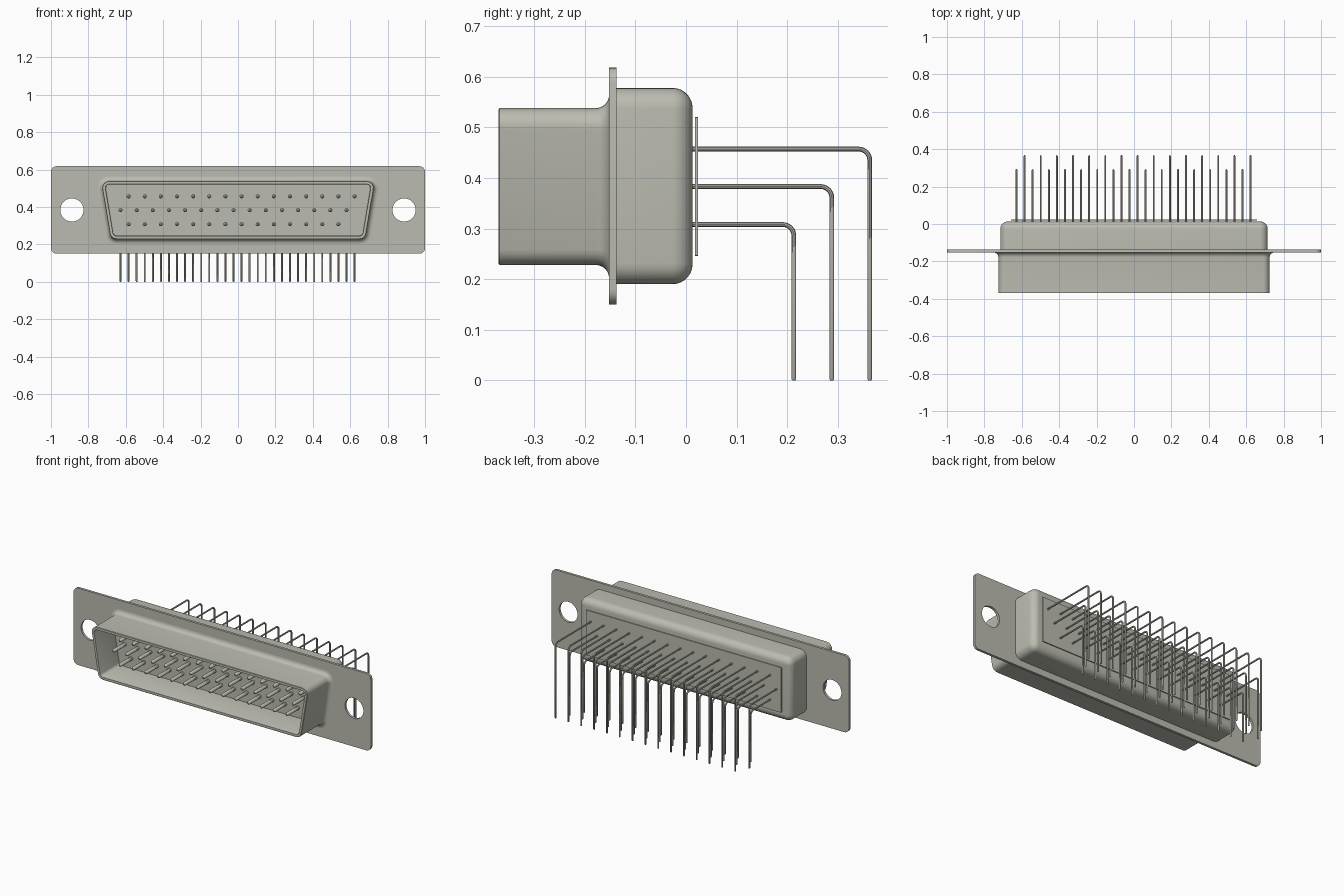
import bpy, bmesh, math
from mathutils import Vector

if "Cube" in bpy.data.objects:
    bpy.data.objects.remove(bpy.data.objects["Cube"], do_unlink=True)

COLOUR = (0.50, 0.50, 0.44, 1.0)
metal = bpy.data.materials.new("warm grey metal")
metal.use_nodes = True
metal.diffuse_color = COLOUR
bsdf = next(n for n in metal.node_tree.nodes if n.type == 'BSDF_PRINCIPLED')
bsdf.inputs["Base Color"].default_value = COLOUR


def smooth(ob):
    bpy.ops.object.select_all(action='DESELECT')
    ob.select_set(True)
    bpy.context.view_layer.objects.active = ob
    bpy.ops.object.shade_smooth_by_angle(angle=math.radians(35))


def finish(name, bm):
    bmesh.ops.recalc_face_normals(bm, faces=bm.faces)
    me = bpy.data.meshes.new(name)
    bm.to_mesh(me)
    bm.free()
    me.materials.append(metal)
    ob = bpy.data.objects.new(name, me)
    bpy.context.collection.objects.link(ob)
    smooth(ob)
    return ob


def outline(top, bottom, z0, z1, radius, grow=0.0, steps=6):
    """Rounded trapezoid as (x, z) points, grown outwards by an offset."""
    s = (top - bottom) / (z1 - z0)
    side = grow * math.sqrt(1 + s * s)
    t, b = top + s * grow + side, bottom - s * grow + side
    z0, z1, r = z0 - grow, z1 + grow, max(radius + grow, 0.002)
    corners = [Vector(c) for c in ((b, z0), (t, z1), (-t, z1), (-b, z0))]
    pts = []
    for i, c in enumerate(corners):
        u = (corners[i - 1] - c).normalized()
        v = (corners[(i + 1) % 4] - c).normalized()
        half = u.angle(v) / 2
        mid = c + (u + v).normalized() * (r / math.sin(half))
        a = c + u * (r / math.tan(half)) - mid
        e = c + v * (r / math.tan(half)) - mid
        turn = math.pi - 2 * half
        for k in range(steps + 1):
            f = k / steps
            p = (a * math.sin((1 - f) * turn) + e * math.sin(f * turn)) / math.sin(turn)
            pts.append(mid + p)
    return pts


def loft(name, shape, stations, cap_start=False, cap_end=False):
    """Skin rings given as (y, outward offset)."""
    bm = bmesh.new()
    rings = [[bm.verts.new((p.x, y, p.y)) for p in outline(*shape, grow=g)]
             for y, g in stations]
    n = len(rings[0])
    for a, b in zip(rings, rings[1:]):
        for i in range(n):
            j = (i + 1) % n
            bm.faces.new((a[i], a[j], b[j], b[i]))
    if cap_start:
        bm.faces.new(rings[0])
    if cap_end:
        bm.faces.new(rings[-1])
    return finish(name, bm)


def sweep(bm, x, path, sides=10):
    """Round rod at x along (y, z, radius) points."""
    pts = [Vector((x, y, z)) for y, z, _ in path]
    rings = []
    for i, p in enumerate(pts):
        t = (pts[min(i + 1, len(pts) - 1)] - pts[max(i - 1, 0)]).normalized()
        side = Vector((1, 0, 0))
        up = t.cross(side)
        rings.append([bm.verts.new(p + path[i][2] * (
            side * math.cos(math.tau * k / sides) + up * math.sin(math.tau * k / sides)))
            for k in range(sides)])
    for a, b in zip(rings, rings[1:]):
        for k in range(sides):
            m = (k + 1) % sides
            bm.faces.new((a[k], a[m], b[m], b[k]))
    bm.faces.new(rings[0])
    bm.faces.new(rings[-1])


# Mounting flange: rounded plate with two screw holes
def add_spline(cu, pts):
    sp = cu.splines.new('POLY')
    sp.points.add(len(pts) - 1)
    for q, p in zip(sp.points, pts):
        q.co = (p[0], p[1], 0, 1)
    sp.use_cyclic_u = True


cu = bpy.data.curves.new("mounting_flange", 'CURVE')
cu.dimensions = '2D'
cu.fill_mode = 'BOTH'
cu.extrude = 0.0075
add_spline(cu, outline(1.0, 1.0, 0.15, 0.618, 0.03))
for hx in (-0.888, 0.888):
    add_spline(cu, [(hx + 0.062 * math.cos(math.tau * k / 40),
                     0.384 + 0.062 * math.sin(math.tau * k / 40)) for k in range(40)])
flange = bpy.data.objects.new("mounting_flange", cu)
bpy.context.collection.objects.link(flange)
flange.rotation_euler.x = math.pi / 2
flange.location.y = -0.1445
bpy.ops.object.select_all(action='DESELECT')
flange.select_set(True)
bpy.context.view_layer.objects.active = flange
bpy.ops.object.convert(target='MESH')
flange = bpy.context.view_layer.objects.active
flange.data.materials.clear()
flange.data.materials.append(metal)
smooth(flange)

# Front shell: hollow trapezoid sleeve flaring into the flange
FLOOR = -0.19
trapezoid = (0.732, 0.68, 0.228, 0.538, 0.036)
flare = [(-0.152 - 0.026 * math.cos(a), 0.026 * (1 - math.sin(a)))
         for a in (math.pi / 2 * k / 6 for k in range(6, -1, -1))]
flare = [(-0.178 + 0.026 * math.sin(a), 0.026 * (1 - math.cos(a)))
         for a in (math.pi / 2 * k / 6 for k in range(7))]
loft("front_shell", trapezoid,
     [(-0.15, -0.018), (-0.366, -0.018), (-0.37, -0.016), (-0.37, -0.002),
      (-0.368, 0.0)] + flare)

# Insulator face inside the front shell
loft("front_insulator", trapezoid, [(-0.14, -0.0185), (FLOOR, -0.0185)],
     cap_start=True, cap_end=True)

# Rear shell: box with rounded back edge
rear = [(-0.027 + 0.04 * math.sin(a), -0.04 * (1 - math.cos(a)))
        for a in (math.pi / 2 * k / 7 for k in range(8))]
loft("rear_shell", (0.715, 0.715, 0.19, 0.578, 0.042), [(-0.14, 0.0)] + rear,
     cap_start=True, cap_end=True)

# Thin panel behind the rear shell
loft("rear_panel", (0.657, 0.657, 0.246, 0.52, 0.002), [(0.018, 0), (0.024, 0)],
     cap_start=True, cap_end=True)

# Three staggered rows: name, first x, count, height, y of the vertical leg
PITCH, R, BEND = 0.0863, 0.005, 0.022
for row, x0, count, z, leg in (("top", -0.585, 15, 0.457, 0.363),
                               ("middle", -0.628, 15, 0.383, 0.288),
                               ("bottom", -0.585, 14, 0.308, 0.213)):
    contact = [(-0.302, z, 0.004), (-0.299, z, 0.008), (-0.293, z, 0.011),
               (FLOOR + 0.01, z, 0.011)]
    arc = [(leg - BEND + BEND * math.sin(a), z - BEND + BEND * math.cos(a), R)
           for a in (math.pi / 2 * k / 8 for k in range(9))]
    lead = [(0.0, z, R)] + arc + [(leg, 0.003, R), (leg, 0.0, 0.003)]
    for part, path in (("contact_pins", contact), ("bent_leads", lead)):
        bm = bmesh.new()
        for i in range(count):
            sweep(bm, x0 + i * PITCH, path)
        finish(f"{row}_{part}", bm)
